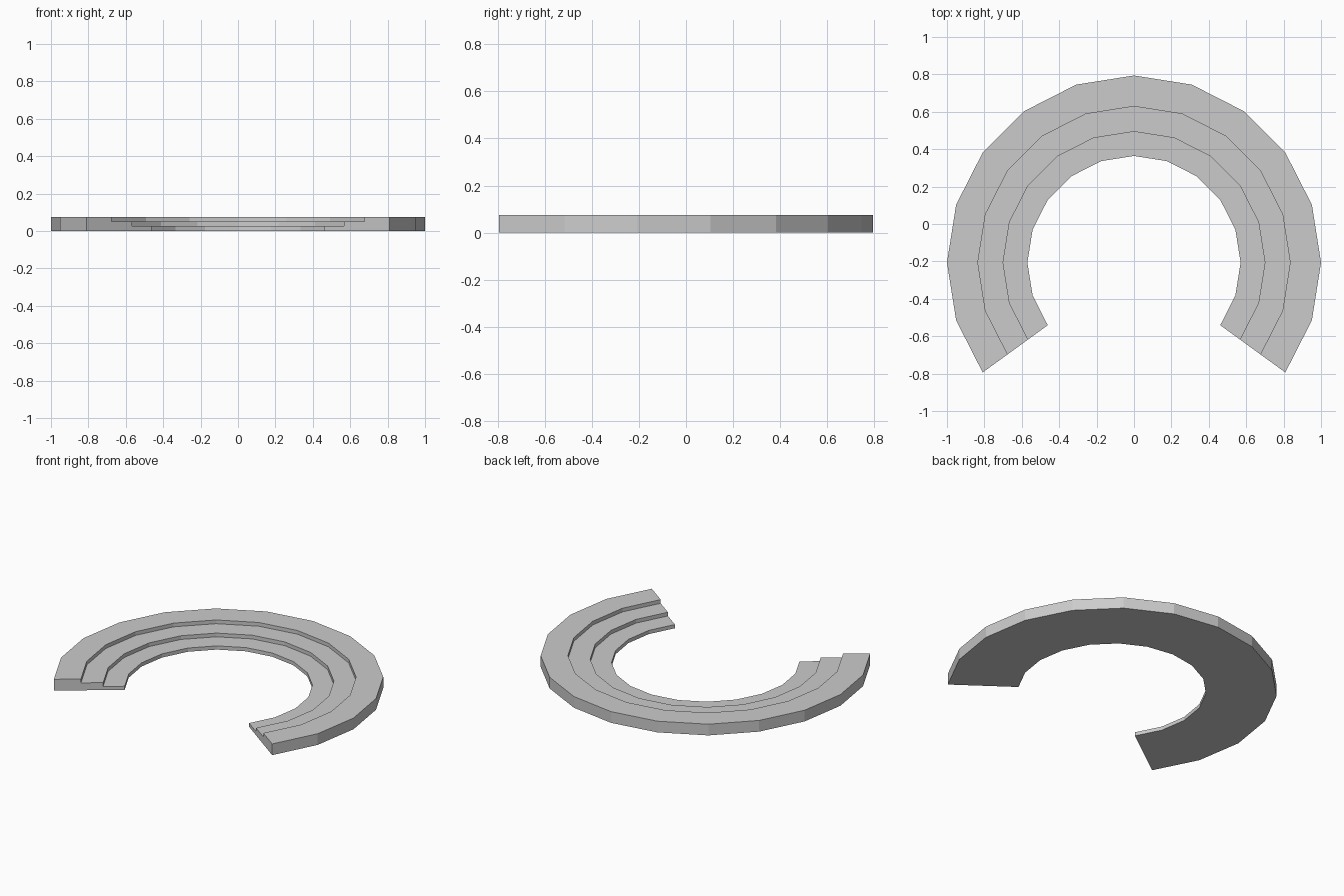
import bpy, bmesh, math

if "Cube" in bpy.data.objects:
    bpy.data.objects.remove(bpy.data.objects["Cube"])

CY = -0.206          # centre of the arc
START, STEP, COUNT = -36, 18, 14   # 252 degree sweep in 18 degree facets

# stepped cross-section (radius, height), three terraces falling inward
profile = [(0.57, 0), (1.0, 0), (1.0, 0.075), (0.835, 0.075),
           (0.835, 0.05), (0.70, 0.05), (0.70, 0.025), (0.57, 0.025)]

bm = bmesh.new()
rings = []
for i in range(COUNT + 1):
    a = math.radians(START + STEP * i)
    rings.append([bm.verts.new((r * math.cos(a), CY + r * math.sin(a), z))
                  for r, z in profile])

# skin between neighbouring sections
n = len(profile)
for a, b in zip(rings, rings[1:]):
    for k in range(n):
        m = (k + 1) % n
        bm.faces.new((a[k], a[m], b[m], b[k]))

# end caps
bm.faces.new(rings[0])
bm.faces.new(rings[-1])
bmesh.ops.recalc_face_normals(bm, faces=bm.faces)

mesh = bpy.data.meshes.new("stepped_arc")
bm.to_mesh(mesh)
bm.free()
bpy.context.collection.objects.link(bpy.data.objects.new("stepped_arc", mesh))
